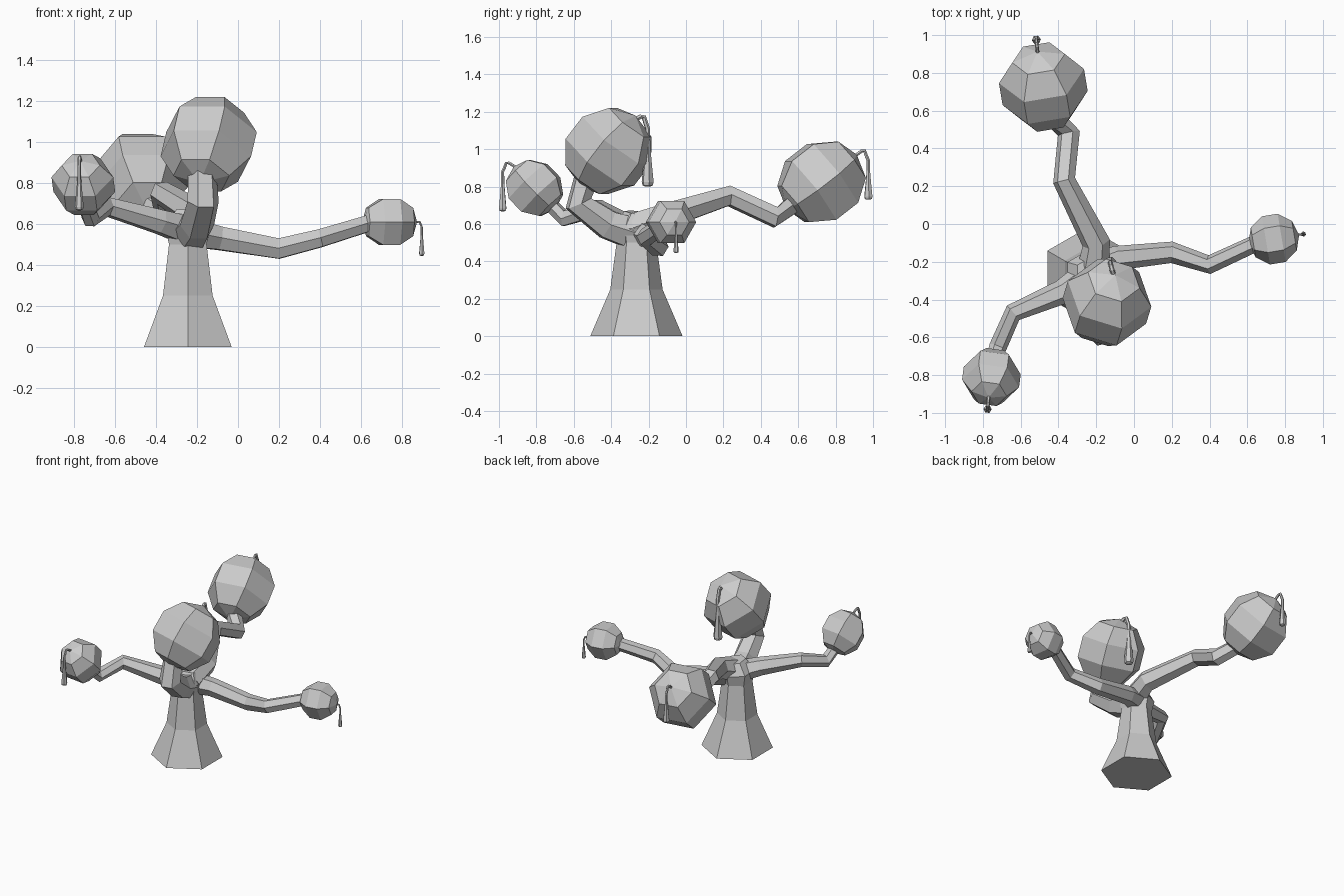
import bpy, bmesh, math
from mathutils import Vector

if "Cube" in bpy.data.objects:
    bpy.data.objects.remove(bpy.data.objects["Cube"])

grey = bpy.data.materials.new("plain grey")
grey.diffuse_color = (0.6, 0.6, 0.6, 1)
grey.use_nodes = True
grey.node_tree.nodes["Principled BSDF"].inputs["Base Color"].default_value = grey.diffuse_color


def sweep(name, pts, radii, sides=6, smooth=False):
    """Sided tube along a path, ring frames carried along without twist."""
    pts = [Vector(p) for p in pts]
    bm = bmesh.new()
    u, prev = None, None
    for i, p in enumerate(pts):
        t = (pts[min(i + 1, len(pts) - 1)] - pts[max(i - 1, 0)]).normalized()
        if u is None:
            u = t.cross(Vector((0, 0, 1)))
            if u.length < 0.05:
                u = Vector((0, 1, 0))
        u = (u - t * u.dot(t)).normalized()
        v = t.cross(u)
        ring = []
        for k in range(sides):
            a = 2 * math.pi * k / sides
            ring.append(bm.verts.new(p + (u * math.cos(a) + v * math.sin(a)) * radii[i]))
        if prev:
            for k in range(sides):
                n = (k + 1) % sides
                bm.faces.new((prev[k], prev[n], ring[n], ring[k]))
        else:
            bm.faces.new(ring[::-1])
        prev = ring
    bm.faces.new(prev)
    bmesh.ops.remove_doubles(bm, verts=bm.verts, dist=1e-5)
    bmesh.ops.recalc_face_normals(bm, faces=bm.faces)
    for f in bm.faces:
        f.smooth = smooth
    me = bpy.data.meshes.new(name)
    bm.to_mesh(me)
    bm.free()
    me.materials.append(grey)
    ob = bpy.data.objects.new(name, me)
    bpy.context.collection.objects.link(ob)
    return ob


def ball(name, centre, axis, r):
    """Six-sided, five-band sphere with its pole along the axis."""
    c, a = Vector(centre), Vector(axis).normalized()
    ang = [math.pi * i / 5 for i in range(6)]
    sweep(name, [c - a * r * math.cos(t) for t in ang],
          [0 if i in (0, 5) else r * math.sin(t) for i, t in enumerate(ang)])


def tassel(name, start, peak, hang, bottom, r):
    """Thin hook arching out of the ball, swelling into a hanging drop."""
    s, p, h = Vector(start), Vector(peak), Vector(hang)
    drop = h.z - bottom
    pts = [s - (p - s) * 0.4, s, s.lerp(p, 0.75), p.lerp(h, 0.2) + Vector((0, 0, r * 0.2)),
           p.lerp(h, 0.6), h]
    radii = [r * 0.4] * 6
    for f, k in ((0.3, 0.45), (0.55, 0.65), (0.92, 1.0), (0.98, 0.85), (1.0, 0.4)):
        pts.append(h - Vector((0, 0, drop * f)))
        radii.append(r * k)
    sweep(name, pts, radii, 6)


# trunk and the hub where the branches meet
X, Y = -0.245, -0.265
sweep("trunk", [(X, Y, 0), (X, Y, 0.25), (X, Y, 0.5), (X, Y, 0.58), (X + 0.01, Y + 0.01, 0.66)],
      [0.247, 0.14, 0.106, 0.125, 0.075])

# bent branches
sweep("right_branch", [(-0.25, -0.25, 0.56), (-0.09, -0.18, 0.53), (0.2, -0.15, 0.48),
                       (0.4, -0.215, 0.53), (0.66, -0.095, 0.61)],
      [0.08, 0.065, 0.057, 0.05, 0.045])
sweep("back_branch", [(-0.22, -0.27, 0.58), (-0.2, -0.1, 0.645), (-0.37, 0.23, 0.75),
                      (-0.345, 0.48, 0.635), (-0.44, 0.58, 0.71)],
      [0.09, 0.075, 0.06, 0.06, 0.055])
sweep("left_branch", [(-0.22, -0.25, 0.56), (-0.38, -0.36, 0.61), (-0.64, -0.47, 0.685),
                      (-0.72, -0.65, 0.63), (-0.75, -0.74, 0.72)],
      [0.08, 0.065, 0.05, 0.047, 0.04])
sweep("front_branch", [(-0.24, -0.25, 0.54), (-0.2, -0.42, 0.595), (-0.17, -0.575, 0.71),
                       (-0.175, -0.53, 0.85)],
      [0.1, 0.085, 0.078, 0.07])

# foliage balls
ball("right_ball", (0.74, -0.08, 0.61), (0.12, 0.02, 0), 0.136)
ball("back_ball", (-0.48, 0.725, 0.825), (-0.03, 0.18, 0.14), 0.24)
ball("left_ball", (-0.755, -0.81, 0.793), (-0.015, -0.11, 0.115), 0.16)
ball("front_ball", (-0.143, -0.415, 0.99), (0.04, 0.13, 0.17), 0.243)

# hooked tassels
tassel("right_tassel", (0.865, -0.058, 0.608), (0.885, -0.055, 0.612), (0.897, -0.053, 0.585), 0.445, 0.014)
tassel("back_tassel", (-0.51, 0.905, 0.965), (-0.515, 0.95, 0.998), (-0.517, 0.975, 0.94), 0.73, 0.024)
tassel("left_tassel", (-0.77, -0.92, 0.91), (-0.773, -0.957, 0.932), (-0.775, -0.98, 0.88), 0.667, 0.022)
tassel("front_tassel", (-0.105, -0.28, 1.155), (-0.12, -0.23, 1.18), (-0.125, -0.205, 1.11), 0.8, 0.033)
